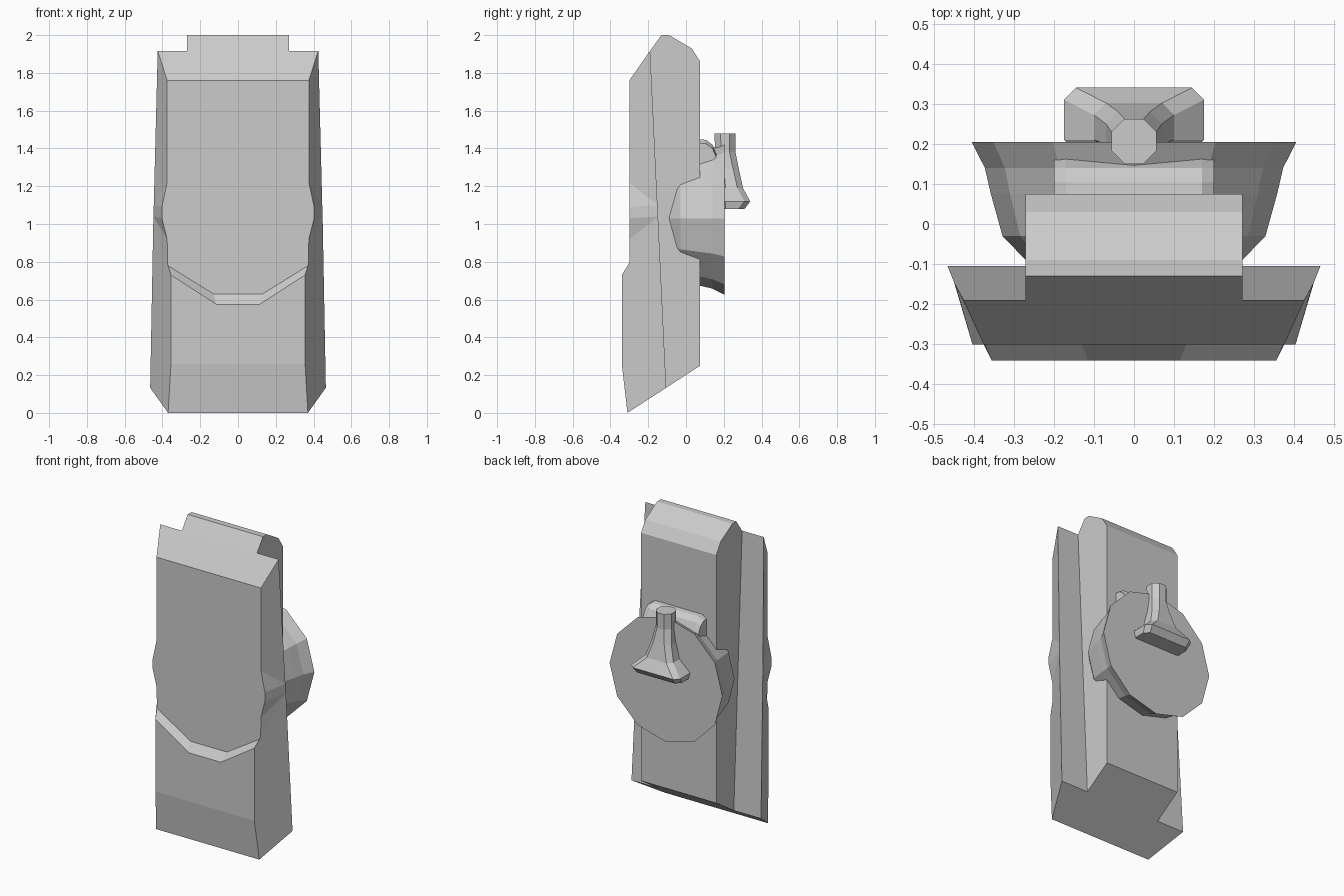
import bpy, bmesh
from math import cos, sin, pi

if "Cube" in bpy.data.objects:
    bpy.data.objects.remove(bpy.data.objects["Cube"])


def make(name, verts, faces, mirror=False):
    me = bpy.data.meshes.new(name)
    me.from_pydata(verts, [], faces)
    bm = bmesh.new()
    bm.from_mesh(me)
    if mirror:
        geom = bm.verts[:] + bm.edges[:] + bm.faces[:]
        bmesh.ops.mirror(bm, geom=geom, axis='X', merge_dist=0.001)
        bmesh.ops.remove_doubles(bm, verts=bm.verts, dist=0.001)
    bmesh.ops.recalc_face_normals(bm, faces=bm.faces)
    bm.to_mesh(me)
    bm.free()
    ob = bpy.data.objects.new(name, me)
    bpy.context.collection.objects.link(ob)
    return ob


def loft(name, rings):
    """Skin a stack of equal-length rings and cap both ends."""
    n = len(rings[0])
    verts = [p for r in rings for p in r]
    faces = [(k * n + i, k * n + (i + 1) % n, (k + 1) * n + (i + 1) % n, (k + 1) * n + i)
             for k in range(len(rings) - 1) for i in range(n)]
    faces += [tuple(range(n)), tuple(range((len(rings) - 1) * n, len(rings) * n))]
    return make(name, verts, faces)


# Front cover: named points of the right half, flared sides, stepped chevron
P = dict(
    T=(.425, -.19, 1.917), M1=(.446, -.151, 1.10), M2=(.448, -.148, 1.04), B=(.465, -.105, .133),
    F0=(.375, -.30, 1.76), F1=(.375, -.30, 1.22), F2=(.403, -.30, 1.09), F3=(.403, -.30, 1.03),
    F4=(.375, -.30, .92), F5=(.372, -.30, .78), F6=(.13, -.30, .63),
    L0=(.355, -.34, .73), L1=(.355, -.34, .26), L2=(.37, -.31, 0), L6=(.115, -.34, .575),
    c0=(0, -.30, 1.76), c6=(0, -.30, .63), d6=(0, -.34, .575), d1=(0, -.34, .26), d2=(0, -.31, 0),
    W0=(.27, -.19, 1.917), W1=(.27, -.105, .133), t0=(0, -.19, 1.917), b0=(0, -.105, .133))
# Rear case: half profile swept from the centre to x = 0.27
for i, (y, z) in enumerate([(-.13, 2), (-.09, 2), (.03, 1.93), (.075, 1.86), (.075, .25)]):
    P[f"R{i}"] = (.27, y, z)
    P[f"r{i}"] = (0, y, z)
layout = """T F0 F1 M1|M1 F1 F2|M1 F2 F3 M2|M2 F3 F4|M2 F4 F5|M2 F5 L0|M2 L0 B|B L0 L1|B L1 L2
c0 F0 F1 F2 F3 F4 F5 F6 c6|F5 F6 L6 L0|F6 c6 d6 L6|L6 d6 d1 L1 L0|L1 d1 d2 L2
c0 F0 T W0 t0|T M1 M2 B W1 W0|L2 d2 b0 W1 B
W0 t0 r0 R0|R0 r0 r1 R1|R1 r1 r2 R2|R2 r2 r3 R3|R3 r3 r4 R4|R4 r4 b0 W1|W0 R0 R1 R2 R3 R4 W1"""
keys = list(P)
faces = [[keys.index(k) for k in f.split()] for f in layout.replace("\n", "|").split("|")]
make("main_case", list(P.values()), faces, mirror=True)

# Twelve-sided tapered drum on the back
loft("rear_drum", [[(r * cos(i * pi / 6), y, 1.03 + r * sin(i * pi / 6)) for i in range(12)]
                   for y, r in [(-.09, .27), (-.03, .328), (.075, .357), (.14, .372), (.205, .405)]])

# Small bracket above the drum
profile = [(.06, 1.30), (.06, 1.45), (.105, 1.445), (.14, 1.42), (.165, 1.36), (.165, 1.30)]
loft("drum_bracket", [[(x, y, z if abs(x) < .19 else z - .02) for y, z in profile]
                      for x in (-.20, -.17, .17, .20)])


# Belt stud: octagonal neck that widens into a flange
def ring(z, w, y0, y1, c):
    half = [(w - c, y0), (w, y0 + c), (w, y1 - c), (w - c, y1)]
    return [(x, y, z) for x, y in half] + [(-x, y, z) for x, y in reversed(half)]


loft("belt_stud", [ring(*a) for a in [
    (1.48, .056, .15, .262, .032), (1.38, .056, .155, .262, .032), (1.29, .07, .17, .28, .03),
    (1.19, .10, .18, .302, .03), (1.12, .175, .18, .34, .03), (1.08, .165, .18, .31, .03)]])
